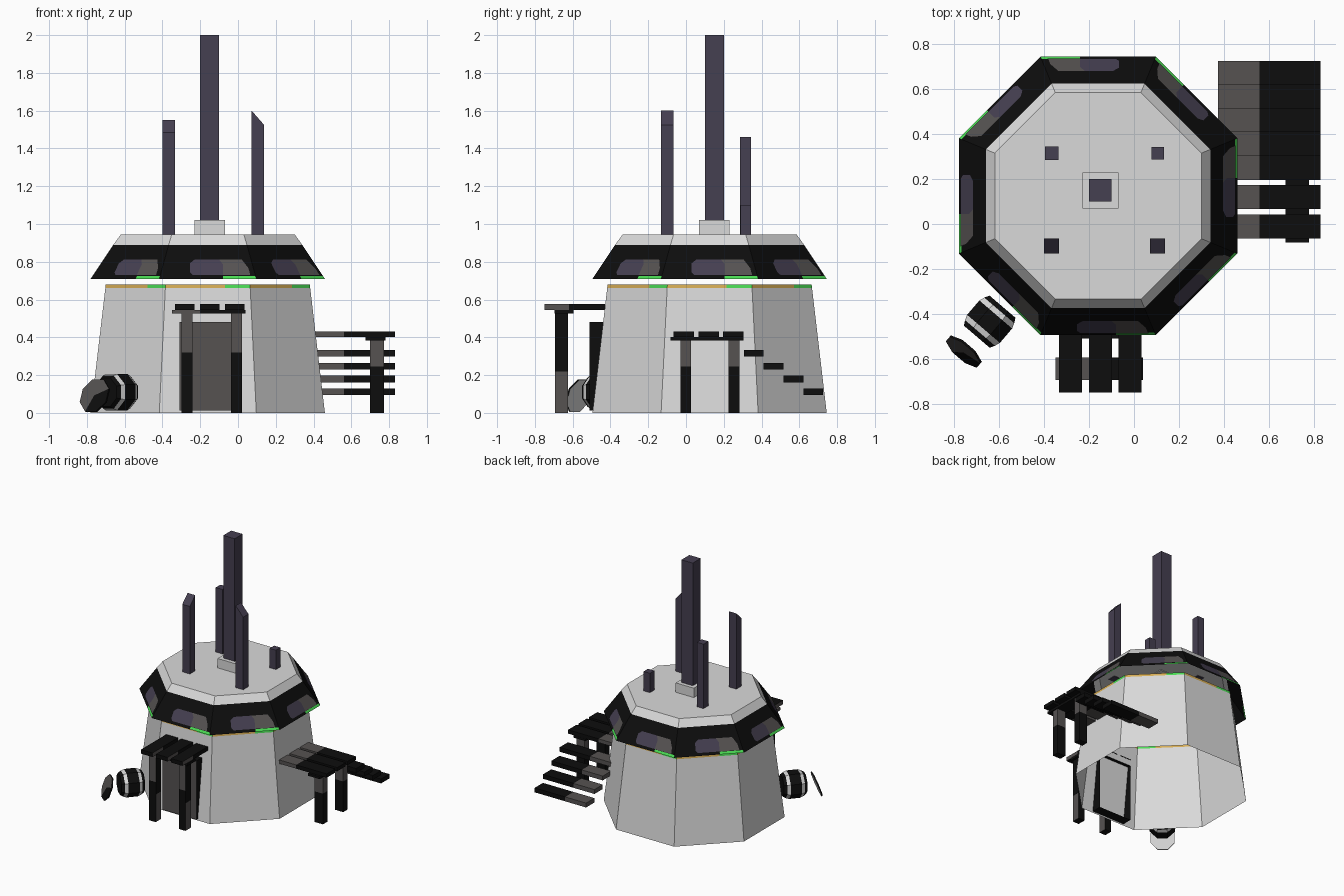
import bpy, bmesh, math
from mathutils import Vector, Matrix

if "Cube" in bpy.data.objects:
    bpy.data.objects.remove(bpy.data.objects["Cube"])

def mat(name, r, g, b):
    m = bpy.data.materials.new(name)
    m.diffuse_color = (r, g, b, 1)
    m.use_nodes = True
    m.node_tree.nodes["Principled BSDF"].inputs["Base Color"].default_value = m.diffuse_color
    return m

MATS = [mat("light grey", .70, .70, .70), mat("black", .004, .004, .004),
        mat("warm dark grey", .092, .085, .083), mat("dusky purple", .060, .050, .082),
        mat("green", .07, .72, .09), mat("ochre", .68, .42, .09)]
LIGHT, BLACK, GREY, PURPLE, GREEN, OCHRE = range(6)

def finish(name, bm):
    me = bpy.data.meshes.new(name)
    bm.to_mesh(me)
    bm.free()
    for m in MATS:
        me.materials.append(m)
    ob = bpy.data.objects.new(name, me)
    bpy.context.collection.objects.link(ob)
    return ob

def poly(bm, pts, m):
    f = bm.faces.new([bm.verts.new(p) for p in pts])
    f.material_index = m
    return f

def box(name, x, y, z, rule=BLACK, cut=None, shear=None):
    """Box from ranges; cut = list of (axis, value); rule = colour or f(centre, normal)."""
    bm = bmesh.new()
    bmesh.ops.create_cube(bm, size=1)
    for v in bm.verts:
        top = v.co.z > 0
        v.co = Vector([r[0] if c < 0 else r[1] for c, r in zip(v.co, (x, y, z))])
        if shear and top:
            v.co.z = shear(v.co)
    for axis, val in cut or []:
        n = Vector([float(i == axis) for i in range(3)])
        bmesh.ops.bisect_plane(bm, geom=bm.verts[:] + bm.edges[:] + bm.faces[:],
                               plane_co=n * val, plane_no=n)
    bm.normal_update()
    for f in bm.faces:
        f.material_index = rule(f.calc_center_median(), f.normal) if callable(rule) else rule
    return finish(name, bm)

# --- octagonal body helpers
CX, CY, T8 = -.16, .125, math.tan(math.pi / 8)

def P(k, ap, t, z):
    a = math.radians(45 * k - 90)
    n, r = (math.cos(a), math.sin(a)), (-math.sin(a), math.cos(a))
    return Vector((CX + n[0] * ap + r[0] * t, CY + n[1] * ap + r[1] * t, z))

def panel(bm, k, ap, z0, z1, m, left=None, right=None):
    """Panel of side k between two heights; left/right are t limits (None = corner)."""
    pts = []
    for z, s in ((z0, -1), (z0, 1), (z1, 1), (z1, -1)):
        lim = left if s < 0 else right
        pts.append(P(k, ap(z), s * ap(z) * T8 if lim is None else lim, z))
    poly(bm, pts, m)

wall_ap = lambda z: .62 - .08 * z / .68
roof_ap = lambda z: .62 - .12 * (z - .71) / .18
rim_ap = lambda z: .50 - .04 * (z - .89) / .055

# --- tapered wall with painted top stripe, open underneath
bm = bmesh.new()
for k in range(8):
    panel(bm, k, wall_ap, 0, .66, LIGHT)
    panel(bm, k, wall_ap, .66, .68, OCHRE, right=.09)
    panel(bm, k, wall_ap, .66, .68, GREEN, left=.09)
bmesh.ops.remove_doubles(bm, verts=bm.verts, dist=1e-4)
finish("wall", bm)

# --- floating roof: black skirt with green marks, light rim and top
bm = bmesh.new()
for k in range(8):
    panel(bm, k, roof_ap, .71, .726, BLACK, right=.08)
    panel(bm, k, roof_ap, .71, .726, GREEN, left=.08)
    panel(bm, k, roof_ap, .726, .89, BLACK)
    panel(bm, k, rim_ap, .89, .945, LIGHT)
poly(bm, [P(k, .46, .46 * T8, .945) for k in range(8)], LIGHT)
bmesh.ops.remove_doubles(bm, verts=bm.verts, dist=1e-4)
finish("roof", bm)

# --- roof windows as thin plates on the skirt
LEFT_PANE = [(-.095, .742), (-.08, .728), (.08, .728), (.08, .785), (.06, .81), (-.07, .81), (-.095, .79)]
RIGHT_PANE = [(.08, .728), (.225, .728), (.215, .765), (.18, .81), (.06, .81), (.08, .785)]
bm = bmesh.new()
for k in range(8):
    for pane, m in ((LEFT_PANE, PURPLE), (RIGHT_PANE, GREY)):
        poly(bm, [P(k, roof_ap(z) + .004, t, z + .002) for t, z in pane], m)
finish("roof_windows", bm)

# --- central spire and four corner masts
box("spire_base", (-.23, -.07), (.07, .23), (.94, 1.02), LIGHT)
box("spire", (-.2, -.1), (.1, .2), (1.015, 2), PURPLE)
box("mast_front_left", (-.4, -.333), (-.132, -.065), (.94, 1.5), PURPLE,
    shear=lambda c: 1.485 if c.y < -.1 else 1.55)
box("mast_front_right", (.072, .138), (-.132, -.065), (.94, 1.6), PURPLE,
    shear=lambda c: 1.6 if c.x < .1 else 1.525)
box("mast_back_left", (-.397, -.337), (.285, .345), (.94, 1.46), PURPLE)
box("mast_back_right", (.078, .134), (.288, .344), (.94, 1.1), PURPLE)

# --- door: open-backed box through the front wall
door = box("door", (-.31, -.01), (-.51, -.41), (.012, .48),
           lambda c, n: GREY if n.y < -.5 else BLACK)
bm = bmesh.new()
bm.from_mesh(door.data)
bmesh.ops.delete(bm, geom=[f for f in bm.faces if f.normal.y > .5], context='FACES_ONLY')
bm.to_mesh(door.data)
bm.free()

# --- awning over the door
for i, x in enumerate((-.333, -.2, -.068)):
    box(f"awning_plank_{i}", (x, x + .102), (-.75, -.43), (.545, .577),
        lambda c, n: GREY if abs(n.x) > .5 and c.y < -.62 else BLACK, [(1, -.62)])
box("awning_beam", (-.35, .04), (-.695, -.595), (.525, .545),
    lambda c, n: GREY if c.x < -.2 else BLACK, [(0, -.2)])

def awning_post_colour(c, n):
    if abs(n.x) > .5:
        return GREY if c.z < .22 else BLACK
    return GREY if c.z > .32 else BLACK

for i, x in enumerate((-.3, -.038)):
    box(f"awning_post_{i}", (x, x + .058), (-.693, -.625), (0, .53),
        awning_post_colour, [(2, .22), (2, .32)])

# --- side landing and steps, grey near the wall
near_wall = lambda c, n: GREY if c.x < .56 else BLACK
for i, y in enumerate((-.065, .067, .197)):
    box(f"landing_plank_{i}", (.375, .83), (y, y + .107), (.402, .432), near_wall, [(0, .56)])
for i in range(4):
    y, z = .306 + .105 * i, .298 - .068 * i
    box(f"step_{i}", (.375, .83), (y, y + .105), (z, z + .035), near_wall, [(0, .56)])
box("landing_beam", (.675, .78), (-.082, .305), (.383, .402), BLACK)
for i, y in enumerate((-.03, .226)):
    box(f"landing_post_{i}", (.698, .772), (y, y + .057), (0, .385),
        lambda c, n: GREY if c.z > .245 else BLACK, [(2, .245)])

# --- barrel lying on its side, with two light hoops
u = Vector((-.65, -.76, 0)).normalized()
v = Vector((-u.y, u.x, 0))
up = Vector((0, 0, 1))

def ring(bm, c, r, axis_up, n=8):
    return [bm.verts.new(c + v * r * math.cos((i + .5) * math.tau / n)
                         + axis_up * r * math.sin((i + .5) * math.tau / n)) for i in range(n)]

bm = bmesh.new()
centre = Vector((-.643, -.435, .11))
prof = [(-.088, .082), (-.066, .095), (-.042, .104), (.042, .104), (.066, .095), (.088, .082)]
rings = [ring(bm, centre + u * d, r, up) for d, r in prof]
for j in range(5):
    for i in range(8):
        a, b = rings[j], rings[j + 1]
        f = bm.faces.new((a[i], a[i - 1], b[i - 1], b[i]))
        f.material_index = LIGHT if j in (1, 3) else BLACK
for r in (rings[0], rings[-1]):
    bm.faces.new(r).material_index = BLACK
bmesh.ops.recalc_face_normals(bm, faces=bm.faces)
finish("barrel", bm)

# --- barrel lid leaning towards the barrel, two-tone front and light back
tilt = math.radians(20)
tilt_up = up * math.cos(tilt) - u * math.sin(tilt)
norm = u * math.cos(tilt) + up * math.sin(tilt)
c = Vector((-.758, -.568, .091))
bm = bmesh.new()
back, front = ring(bm, c - norm * .005, .098, tilt_up), ring(bm, c + norm * .005, .098, tilt_up)
hub = bm.verts.new(c + norm * .005)
bm.faces.new(back).material_index = LIGHT
for i in range(8):
    bm.faces.new((back[i], back[i - 1], front[i - 1], front[i])).material_index = BLACK
    f = bm.faces.new((front[i - 1], front[i], hub))
    d = f.calc_center_median() - c
    f.material_index = BLACK if d.dot(v) - d.dot(tilt_up) > .005 else GREY
bmesh.ops.recalc_face_normals(bm, faces=bm.faces)
finish("barrel_lid", bm)
